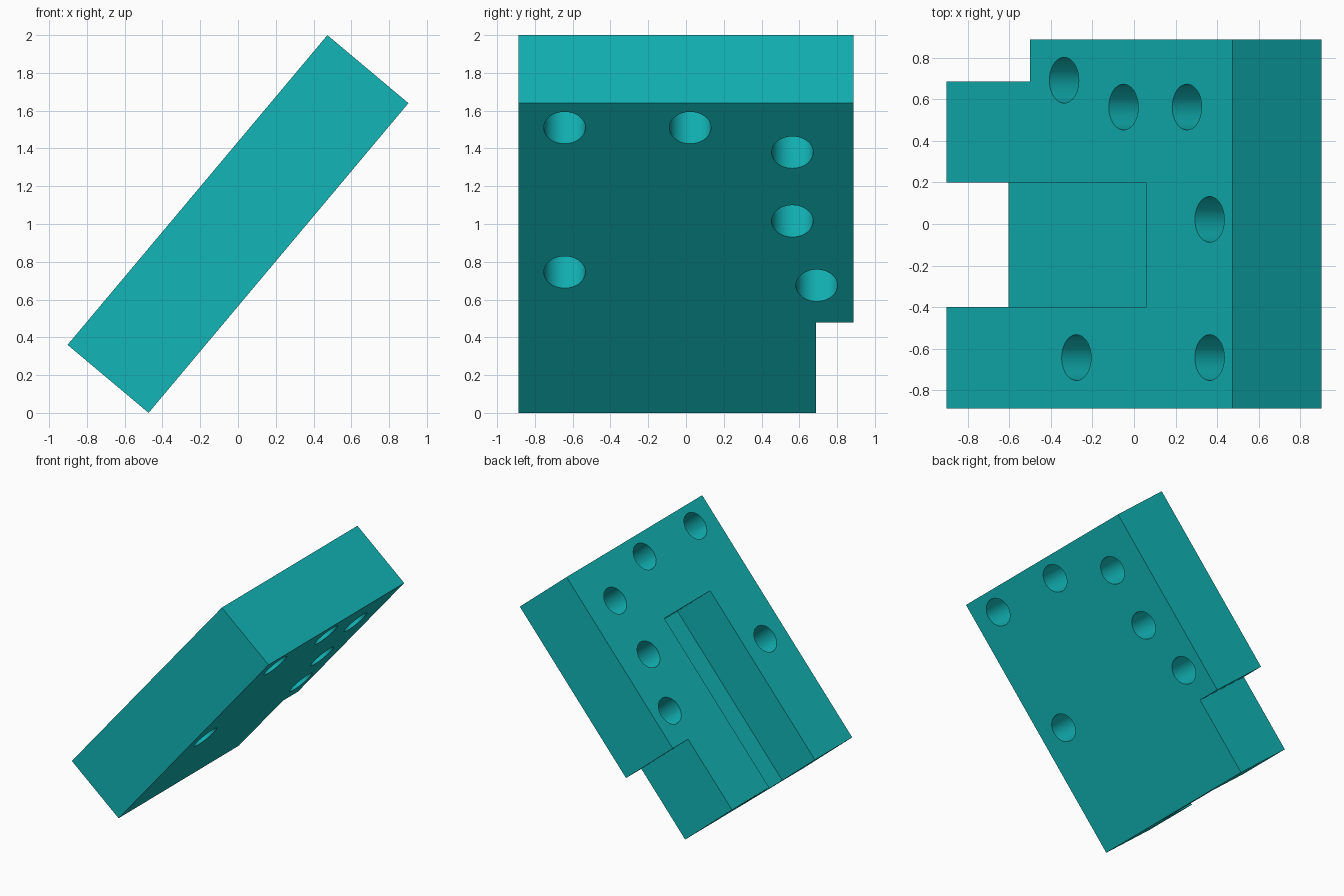
import bpy, bmesh, math

if "Cube" in bpy.data.objects:
    bpy.data.objects.remove(bpy.data.objects["Cube"])

L, W, T = 2.14, 1.776, 0.56      # length, width, thickness of the block
TILT = math.radians(50)
X0 = -L / 2                      # lower end in the block's own frame

teal = bpy.data.materials.new("teal")
teal.diffuse_color = (0.006, 0.46, 0.47, 1)
teal.use_nodes = True
teal.node_tree.nodes["Principled BSDF"].inputs["Base Color"].default_value = teal.diffuse_color


def prism(name, outline, z0, z1):
    """Extrude a flat outline from z0 to z1."""
    bm = bmesh.new()
    face = bm.faces.new([bm.verts.new((x, y, z0)) for x, y in outline])
    res = bmesh.ops.extrude_face_region(bm, geom=[face])
    verts = [v for v in res["geom"] if isinstance(v, bmesh.types.BMVert)]
    bmesh.ops.translate(bm, vec=(0, 0, z1 - z0), verts=verts)
    bmesh.ops.recalc_face_normals(bm, faces=bm.faces)
    mesh = bpy.data.meshes.new(name)
    bm.to_mesh(mesh)
    bm.free()
    mesh.materials.append(teal)
    obj = bpy.data.objects.new(name, mesh)
    bpy.context.collection.objects.link(obj)
    return obj


def cut(target, cutter):
    """Subtract the cutter from the target and remove it."""
    bpy.context.view_layer.objects.active = target
    mod = target.modifiers.new("cut", 'BOOLEAN')
    mod.operation = 'DIFFERENCE'
    mod.solver = 'EXACT'
    mod.object = cutter
    bpy.ops.object.modifier_apply(modifier=mod.name)
    bpy.data.objects.remove(cutter)


# Block with a stepped corner
h = W / 2
step_x, step_y = X0 + 0.625, 0.687
block = prism("tilted_block",
              [(X0, -h), (L / 2, -h), (L / 2, h), (step_x, h), (step_x, step_y), (X0, step_y)],
              -T / 2, T / 2)

# Slot open at the lower end and at the upper face
end = X0 + 1.495
cut(block, prism("slot_cutter", [(X0 - 0.1, -0.4), (end, -0.4), (end, 0.2), (X0 - 0.1, 0.2)],
                 T / 2 - 0.39, T / 2 + 0.1))

# Round through holes: distance from the lower end, and y
R, N = 0.11, 64
for d, y in [(0.88, 0.692), (1.325, 0.563), (1.80, 0.563),
             (1.97, 0.022), (1.97, -0.643), (0.972, -0.643)]:
    ring = [(X0 + d + R * math.cos(2 * math.pi * i / N), y + R * math.sin(2 * math.pi * i / N))
            for i in range(N)]
    cut(block, prism("hole_cutter", ring, -T, T))

# Smooth hole walls, sharp edges, final tilt
bpy.ops.object.select_all(action='DESELECT')
block.select_set(True)
bpy.context.view_layer.objects.active = block
bpy.ops.object.shade_smooth_by_angle(angle=math.radians(30))
block.rotation_euler = (0, -TILT, 0)
block.location = (0, 0, 1)
